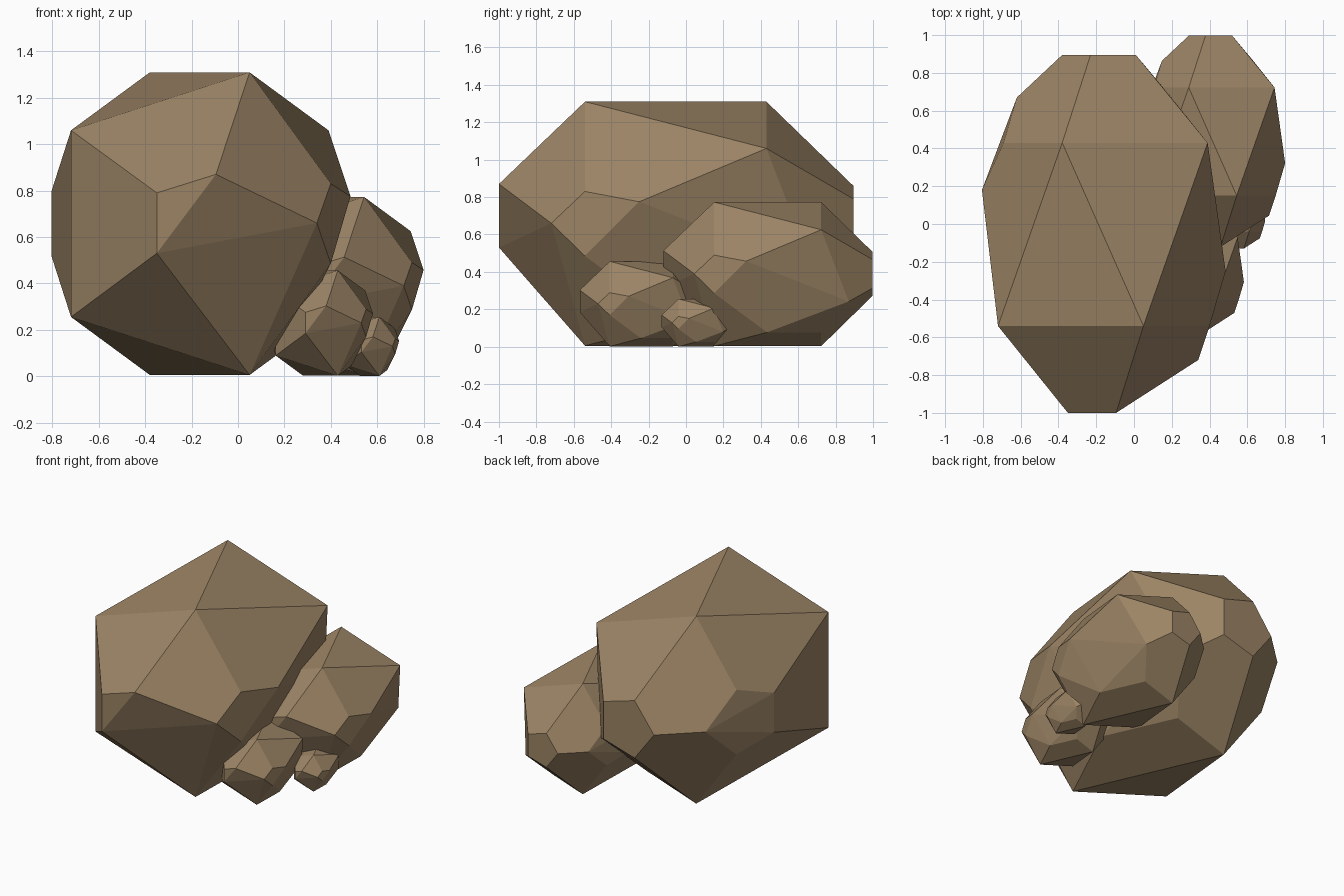
import bpy, bmesh, math

if "Cube" in bpy.data.objects:
    bpy.data.objects.remove(bpy.data.objects["Cube"])

# Brown stone material
stone = bpy.data.materials.new("stone")
stone.diffuse_color = (0.33, 0.23, 0.13, 1)
stone.use_nodes = True
stone.node_tree.nodes["Principled BSDF"].inputs["Base Color"].default_value = stone.diffuse_color

# Corners of one chipped boulder; the faces are its convex hull
POINTS = [
    # top and bottom ridges
    (-.38, .43, 1.31), (.05, -.54, 1.31), (-.72, -.54, 1.06), (.39, .43, 1.06),
    (-.72, -.54, .255), (.05, -.54, .005), (-.38, .43, .005),
    # chipped front tip
    (-.35, -1, .79), (-.35, -1, .53), (-.095, -1, .87),
    # chipped right corner
    (.34, -.72, .66), (.40, -.54, .83), (.40, -.54, .485), (.485, -.25, .775),
    # chipped lower back right corner
    (.22, -.06, .13), (.0, .43, .13), (.19, .68, .41),
    # chipped left corner
    (-.805, .18, .795), (-.805, .18, .52), (-.69, .43, .88), (-.69, .43, .43),
    (-.62, .67, .66),
    # chipped back tip
    (-.23, .895, .86), (-.23, .895, .46), (.01, .895, .79), (.01, .895, .53),
    (-.38, .895, .66),
]


def boulder(name, x, y, s):
    bm = bmesh.new()
    for p in POINTS:
        bm.verts.new((p[0] * s + x, p[1] * s + y, p[2] * s))
    hull = bmesh.ops.convex_hull(bm, input=bm.verts)
    loose = [v for v in bm.verts if not v.link_faces]
    bmesh.ops.delete(bm, geom=loose, context='VERTS')
    # merge hull triangles that share one flat facet
    bmesh.ops.dissolve_limit(bm, angle_limit=math.radians(3),
                             verts=bm.verts[:], edges=bm.edges[:])
    bmesh.ops.recalc_face_normals(bm, faces=bm.faces[:])
    me = bpy.data.meshes.new(name)
    bm.to_mesh(me)
    bm.free()
    me.materials.append(stone)
    bpy.context.collection.objects.link(bpy.data.objects.new(name, me))


# Cluster of four boulders, large to small
boulder("large_boulder", 0, 0, 1)
boulder("medium_boulder", .514, .469, .59)
boulder("small_boulder", .413, -.22, .348)
boulder("pebble", .60, .065, .195)
